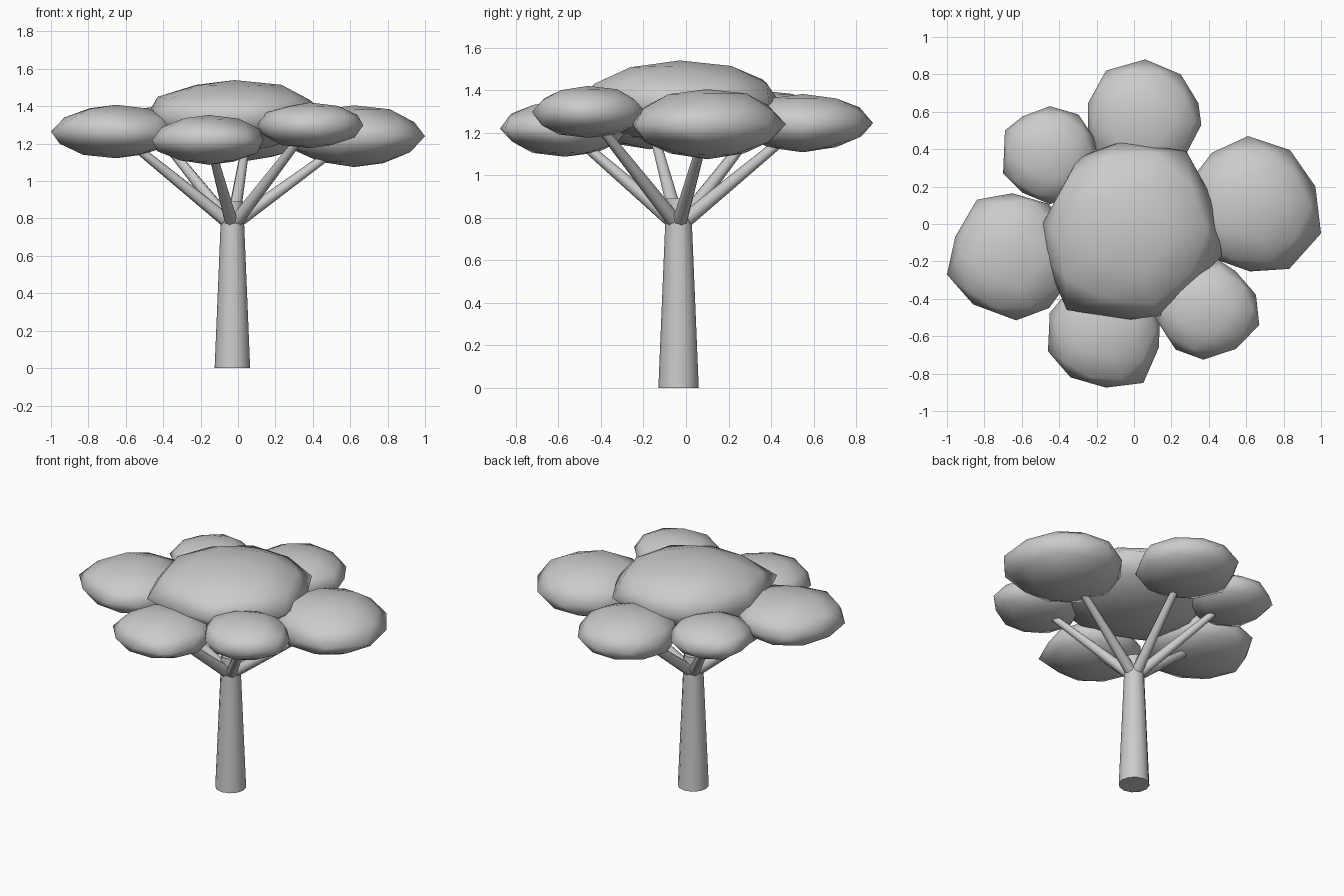
import bpy, bmesh, math, random
from mathutils import Vector

if "Cube" in bpy.data.objects:
    bpy.data.objects.remove(bpy.data.objects["Cube"])

random.seed(4)


def finish(bm, name, angle):
    me = bpy.data.meshes.new(name)
    bm.to_mesh(me)
    bm.free()
    ob = bpy.data.objects.new(name, me)
    bpy.context.collection.objects.link(ob)
    bpy.ops.object.select_all(action='DESELECT')
    ob.select_set(True)
    bpy.context.view_layer.objects.active = ob
    bpy.ops.object.shade_smooth_by_angle(angle=math.radians(angle))
    return ob


def limb(name, a, b, r1, r2, sides):
    """Tapered cylinder from point a to point b."""
    a, b = Vector(a), Vector(b)
    bm = bmesh.new()
    bmesh.ops.create_cone(bm, cap_ends=True, segments=sides,
                          radius1=r1, radius2=r2, depth=(b - a).length)
    rot = (b - a).to_track_quat('Z', 'Y')
    for v in bm.verts:
        v.co = rot @ v.co + (a + b) / 2
    return finish(bm, name, 50)


def leaf_clump(name, centre, radii, tips):
    """Flattened, slightly uneven icosphere; rim corners pulled to the tips."""
    c = Vector(centre)
    bm = bmesh.new()
    bmesh.ops.create_icosphere(bm, subdivisions=2, radius=1)
    rim = [v for v in bm.verts if abs(v.co.z) < 0.1]
    for v in bm.verts:
        k = random.uniform(0.96, 1.03) if abs(v.co.z) < 0.95 else 1
        v.co = Vector([p * r * k for p, r in zip(v.co, radii)]) + c
    for x, y in tips:
        v = min(rim, key=lambda w: (w.co.xy - Vector((x, y))).length)
        v.co.x, v.co.y = x, y
    return finish(bm, name, 80)


# Trunk
TX, TY = -0.03, -0.035
limb("trunk", (TX, TY, 0), (TX, TY, 0.89), 0.095, 0.058, 12)

# Crown
leaf_clump("crown_centre", (-0.02, -0.03, 1.345), (0.47, 0.475, 0.195),
           [(-0.07, 0.44), (0.28, 0.39), (0.47, -0.17), (0.15, -0.49),
            (-0.36, -0.46), (-0.49, 0.0)])

# Outer clumps: centre, radii, rim corners
outer = {
    "right": ((0.62, 0.10, 1.24), (0.36, 0.36, 0.165),
              [(1.0, -0.05), (0.61, 0.47), (0.83, -0.24), (0.97, 0.2)]),
    "back": ((0.05, 0.55, 1.245), (0.32, 0.32, 0.137),
             [(0.06, 0.88), (-0.15, 0.82), (0.25, 0.80), (0.36, 0.53)]),
    "back_left": ((-0.45, 0.37, 1.28), (0.255, 0.26, 0.117),
                  [(-0.45, 0.63), (-0.69, 0.5), (-0.70, 0.27)]),
    "left": ((-0.65, -0.17, 1.265), (0.33, 0.34, 0.143),
             [(-1.0, -0.27), (-0.84, 0.13), (-0.63, -0.515), (-0.86, -0.43)]),
    "front": ((-0.155, -0.57, 1.22), (0.305, 0.30, 0.133),
              [(-0.15, -0.875), (-0.46, -0.68), (0.05, -0.85), (-0.34, -0.82)]),
    "front_right": ((0.385, -0.46, 1.298), (0.28, 0.265, 0.122),
                    [(0.67, -0.54), (0.37, -0.725), (0.45, -0.19), (0.105, -0.49)]),
}
for name, (centre, radii, tips) in outer.items():
    leaf_clump("crown_" + name, centre, radii, tips)
    # Branch from the trunk top into the clump
    d = Vector((centre[0] - TX, centre[1] - TY, 0)).normalized() * 0.035
    limb("branch_" + name, (TX + d.x, TY + d.y, 0.79), centre, 0.036, 0.02, 8)
